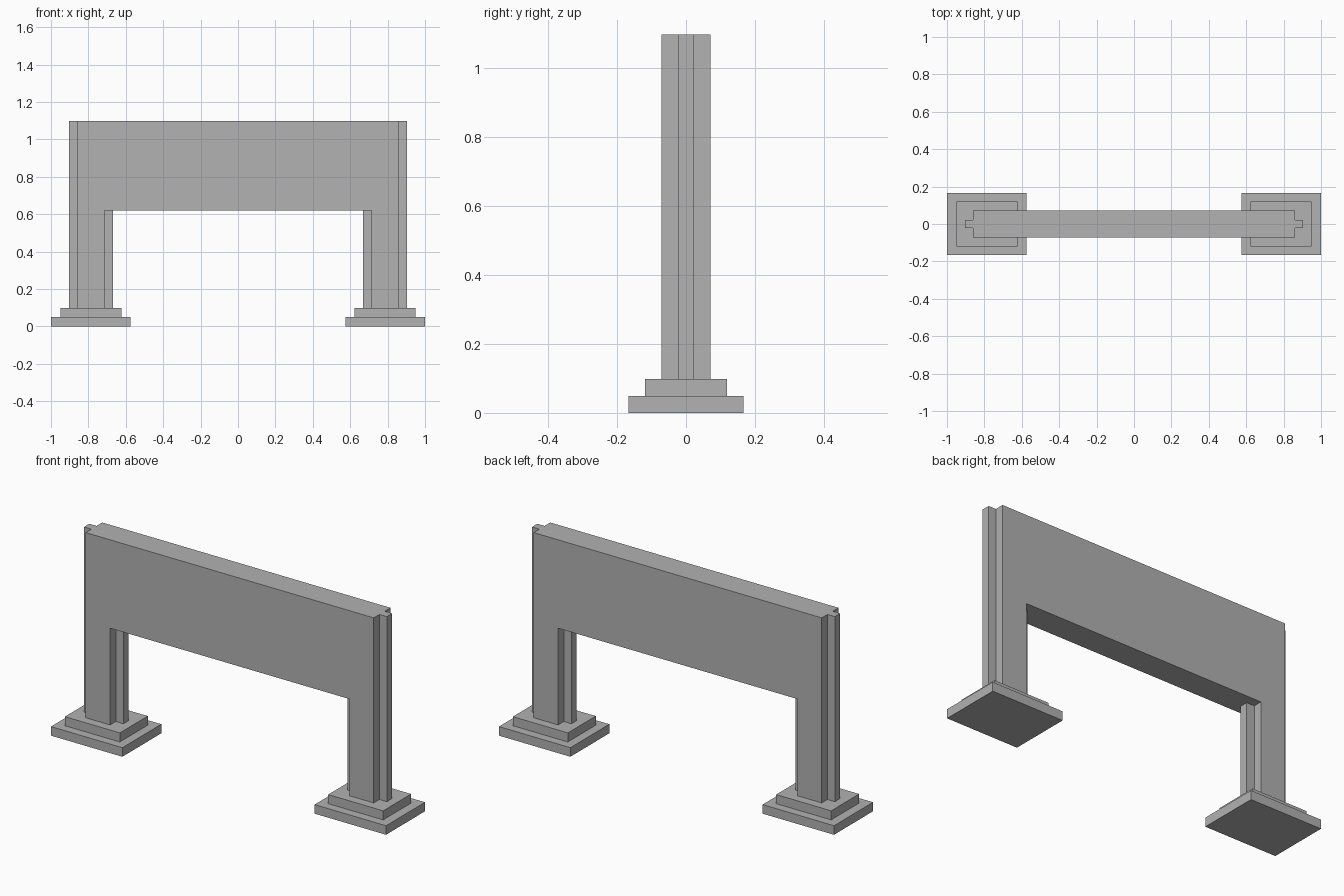
import bpy
import bmesh

cube = bpy.data.objects.get("Cube")
if cube:
    bpy.data.objects.remove(cube, do_unlink=True)

grey = bpy.data.materials.new("plain_grey")
grey.use_nodes = True
colour = (0.445, 0.445, 0.445, 1)
grey.diffuse_color = colour
grey.node_tree.nodes["Principled BSDF"].inputs["Base Color"].default_value = colour


def extrude_profile(name, points, start, depth):
    """Flat outline pushed along one direction to make a solid."""
    bm = bmesh.new()
    face = bm.faces.new([bm.verts.new([p + s for p, s in zip(pt, start)]) for pt in points])
    moved = bmesh.ops.extrude_face_region(bm, geom=[face])["geom"]
    bmesh.ops.translate(bm, vec=depth, verts=[v for v in moved if isinstance(v, bmesh.types.BMVert)])
    bmesh.ops.recalc_face_normals(bm, faces=bm.faces)
    mesh = bpy.data.meshes.new(name)
    bm.to_mesh(mesh)
    bm.free()
    mesh.materials.append(grey)
    obj = bpy.data.objects.new(name, mesh)
    bpy.context.collection.objects.link(obj)
    return obj


def block(name, x0, x1, half_y, z0, z1):
    outline = [(x0, -half_y, 0), (x1, -half_y, 0), (x1, half_y, 0), (x0, half_y, 0)]
    return extrude_profile(name, outline, (0, 0, z0), (0, 0, z1 - z0))


OUTER, INNER = 0.86, 0.714      # leg edges
HALF = 0.071                    # half thickness of the frame
FOOT, SOFFIT, TOP = 0.098, 0.62, 1.097

# Beam and both legs as one portal outline
right_half = [(OUTER, FOOT), (OUTER, TOP)]
left_half = [(-x, z) for x, z in reversed(right_half)]
opening = [(-INNER, FOOT), (-INNER, SOFFIT), (INNER, SOFFIT), (INNER, FOOT)]
outline = [(x, 0, z) for x, z in right_half + left_half + opening]
extrude_profile("portal_frame", outline, (0, -HALF, 0), (0, 2 * HALF, 0))

# Stepped footings and narrow ribs on each leg
for side, s in (("left", 1), ("right", -1)):
    block(side + "_base_slab", s * 0.574, s * 1.0, 0.166, 0, 0.049)
    block(side + "_base_step", s * 0.622, s * 0.95, 0.119, 0.049, FOOT)
    block(side + "_outer_rib", s * OUTER, s * 0.904, 0.0225, FOOT, TOP)
    block(side + "_inner_rib", s * 0.668, s * INNER, 0.0225, FOOT, SOFFIT)
